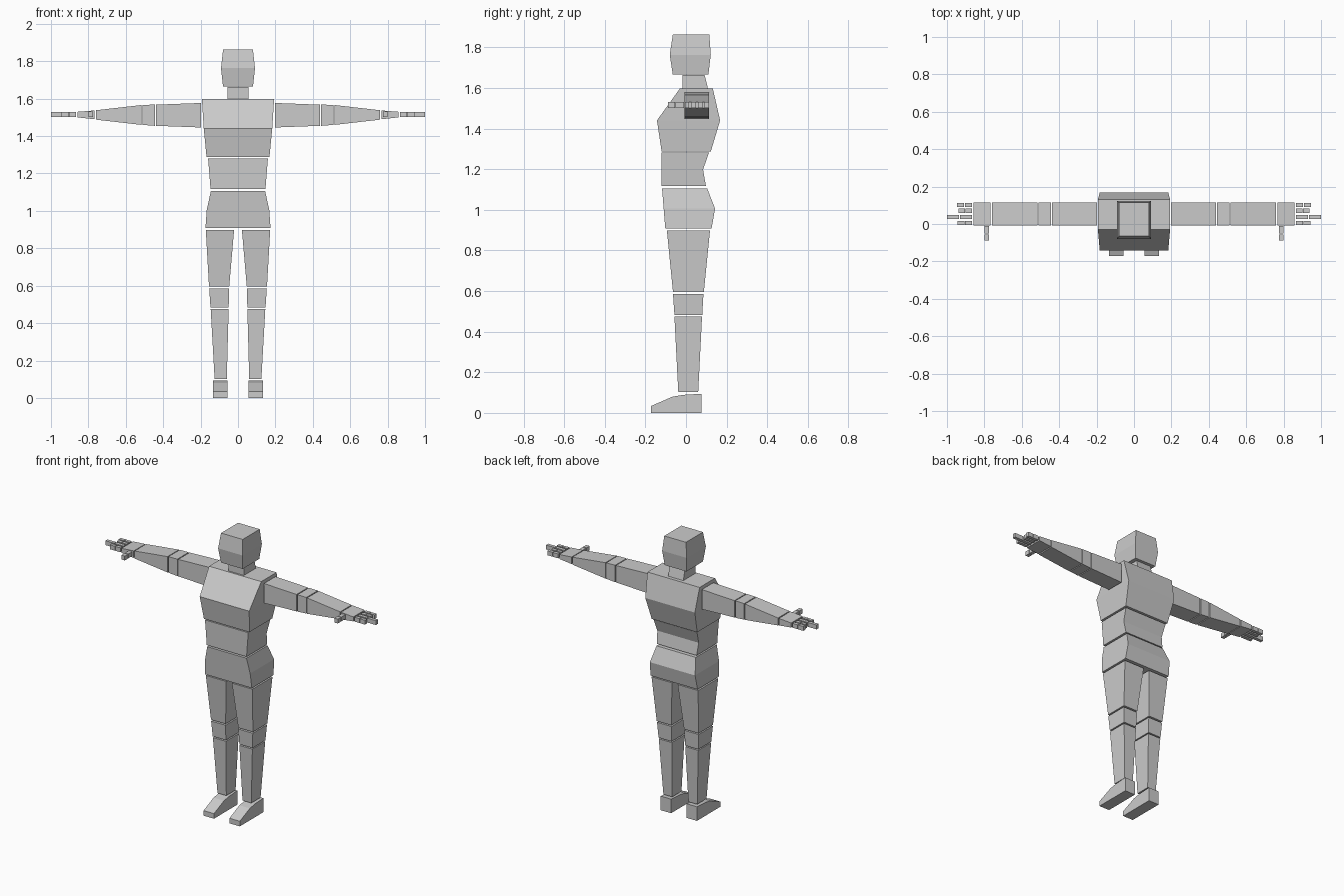
import bpy, bmesh

if "Cube" in bpy.data.objects:
    bpy.data.objects.remove(bpy.data.objects["Cube"])

grey = bpy.data.materials.new("plain grey")
grey.diffuse_color = (0.6, 0.6, 0.6, 1)
grey.use_nodes = True
grey.node_tree.nodes["Principled BSDF"].inputs["Base Color"].default_value = grey.diffuse_color


def loft(name, axis, rings, mirror=False):
    """Stack of rectangular rings along an axis: (position, a0, a1, b0, b1),
    where a and b are the other two axes in x, y, z order."""
    bm = bmesh.new()
    loops = []
    for p, a0, a1, b0, b1 in rings:
        loop = []
        for a, b in ((a0, b0), (a1, b0), (a1, b1), (a0, b1)):
            co = [a, b]
            co.insert(axis, p)
            loop.append(bm.verts.new(co))
        loops.append(loop)
    for lo, hi in zip(loops, loops[1:]):
        for i in range(4):
            j = (i + 1) % 4
            bm.faces.new((lo[i], lo[j], hi[j], hi[i]))
    bm.faces.new(loops[0])
    bm.faces.new(loops[-1])
    bmesh.ops.recalc_face_normals(bm, faces=bm.faces)
    mesh = bpy.data.meshes.new(name)
    bm.to_mesh(mesh)
    bm.free()
    mesh.materials.append(grey)
    ob = bpy.data.objects.new(name, mesh)
    bpy.context.collection.objects.link(ob)
    if mirror:
        mod = ob.modifiers.new("mirror", "MIRROR")
        mod.use_mirror_merge = False
    return ob


def centred(name, rows):
    """Body part centred on x: rows of (z, half width, front y, back y)."""
    loft(name, 2, [(z, -w, w, y0, y1) for z, w, y0, y1 in rows])


# Head and trunk
centred("head", [(1.665, .08, -.065, .11), (1.763, .091, -.08, .122), (1.862, .08, -.065, .115)])
centred("neck", [(1.597, .056, -.018, .108), (1.663, .056, -.018, .092)])
centred("chest", [(1.287, .168, -.12, .122), (1.44, .183, -.143, .168), (1.597, .193, -.03, .132)])
centred("abdomen", [(1.117, .147, -.12, .098), (1.198, .153, -.12, .084), (1.281, .16, -.12, .113)])
centred("hips", [(.908, .174, -.102, .126), (1.006, .167, -.11, .143), (1.106, .145, -.118, .104)])

# Legs
loft("thigh", 2, [(.595, .047, .155, -.064, .088), (.897, .021, .172, -.094, .118)], True)
loft("knee", 2, [(.483, .05, .147, -.057, .08), (.586, .047, .154, -.064, .086)], True)
loft("shin", 2, [(.102, .06, .125, -.038, .06), (.475, .05, .146, -.057, .079)], True)
loft("foot", 1, [(-.172, .057, .134, 0, .034), (-.066, .057, .134, 0, .08),
                 (-.01, .057, .134, 0, .089), (.076, .057, .134, 0, .094)], True)

# Arms
Y0, Y1 = -.007, .114
loft("upper_arm", 0, [(.197, Y0, Y1, 1.446, 1.577), (.438, Y0, Y1, 1.455, 1.568)], True)
loft("elbow", 0, [(.444, Y0, Y1, 1.455, 1.568), (.51, Y0, Y1, 1.46, 1.567)], True)
loft("forearm", 0, [(.516, Y0, Y1, 1.46, 1.566), (.76, Y0, Y1, 1.488, 1.538)], True)
loft("hand", 0, [(.766, Y0, Y1, 1.49, 1.537), (.857, Y0, Y1, 1.5, 1.53)], True)

# Fingers, each of two joints: (front y, tip x)
for y, tip in ((-.006, .943), (.027, 1.0), (.06, .938), (.091, .946)):
    mid = (.866 + tip) / 2
    for x0, x1 in ((.866, mid - .002), (mid + .002, tip)):
        loft("finger_joint", 0, [(x, y, y + .022, 1.501, 1.53) for x in (x0, x1)], True)

# Thumb
for y0, y1 in ((-.089, -.055), (-.051, -.01)):
    loft("thumb_joint", 1, [(y, .775, .8, 1.502, 1.531) for y in (y0, y1)], True)
